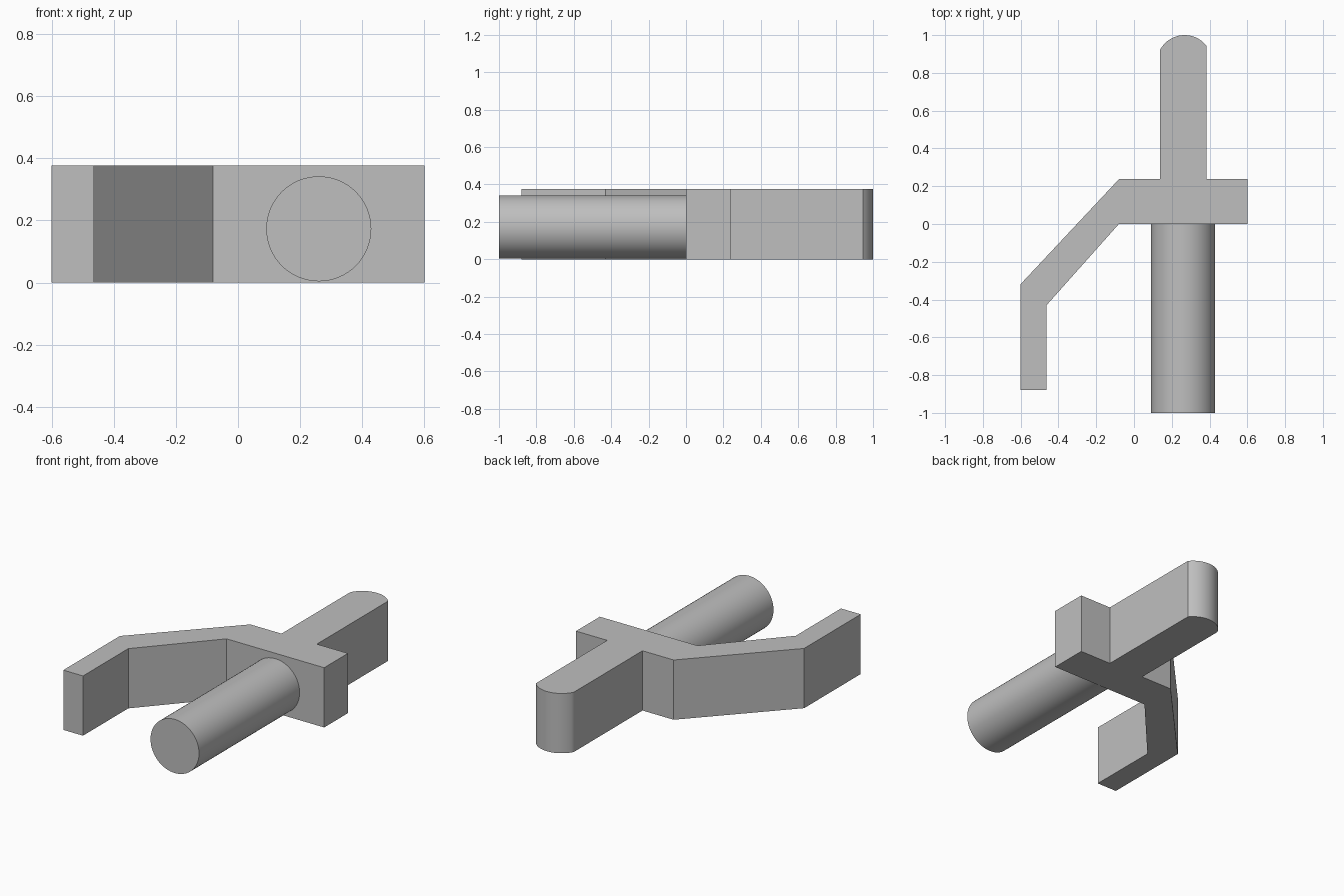
import bpy, bmesh, math
from mathutils import Matrix

cube = bpy.data.objects.get("Cube")
if cube:
    bpy.data.objects.remove(cube, do_unlink=True)

grey = bpy.data.materials.new("plain_grey")
grey.use_nodes = True
color = (0.52, 0.52, 0.52, 1)
grey.diffuse_color = color
grey.node_tree.nodes["Principled BSDF"].inputs["Base Color"].default_value = color


def finish(name, bm):
    """Turn a bmesh into a smooth-shaded object with sharp corners kept."""
    bmesh.ops.recalc_face_normals(bm, faces=bm.faces)
    mesh = bpy.data.meshes.new(name)
    bm.to_mesh(mesh)
    bm.free()
    mesh.materials.append(grey)
    obj = bpy.data.objects.new(name, mesh)
    bpy.context.collection.objects.link(obj)
    bpy.ops.object.select_all(action='DESELECT')
    obj.select_set(True)
    bpy.context.view_layer.objects.active = obj
    bpy.ops.object.shade_smooth_by_angle(angle=math.radians(30))
    return obj


# Flat bracket: crossbar, bent arm and round-ended tongue in one outline
HEIGHT = 0.376
TIP_X, TIP_Y, TIP_R = 0.268, 0.853, 0.147
start = math.asin((0.945 - TIP_Y) / TIP_R)
end = math.pi - math.asin((0.912 - TIP_Y) / TIP_R)
STEPS = 24
tip = []
for i in range(1, STEPS):
    a = start + (end - start) * i / STEPS
    tip.append((TIP_X + TIP_R * math.cos(a), TIP_Y + TIP_R * math.sin(a)))

outline = [(-0.6, -0.88), (-0.463, -0.88), (-0.463, -0.43), (-0.08, 0),
           (0.6, 0), (0.6, 0.237), (0.383, 0.237), (0.383, 0.945)]
outline += tip
outline += [(0.137, 0.912), (0.137, 0.237), (-0.08, 0.237), (-0.6, -0.318)]

bm = bmesh.new()
base = bm.faces.new([bm.verts.new((x, y, 0)) for x, y in outline])
top = bmesh.ops.extrude_face_region(bm, geom=[base], use_keep_orig=True)
bmesh.ops.translate(bm, vec=(0, 0, HEIGHT),
                    verts=[v for v in top["geom"] if isinstance(v, bmesh.types.BMVert)])
finish("bracket", bm)

# Round rod reaching forward from the crossbar
bm = bmesh.new()
bmesh.ops.create_cone(
    bm, cap_ends=True, segments=64, radius1=0.169, radius2=0.169, depth=1,
    matrix=Matrix.Translation((0.26, -0.5, 0.173)) @ Matrix.Rotation(math.pi / 2, 4, 'X'))
finish("rod", bm)
